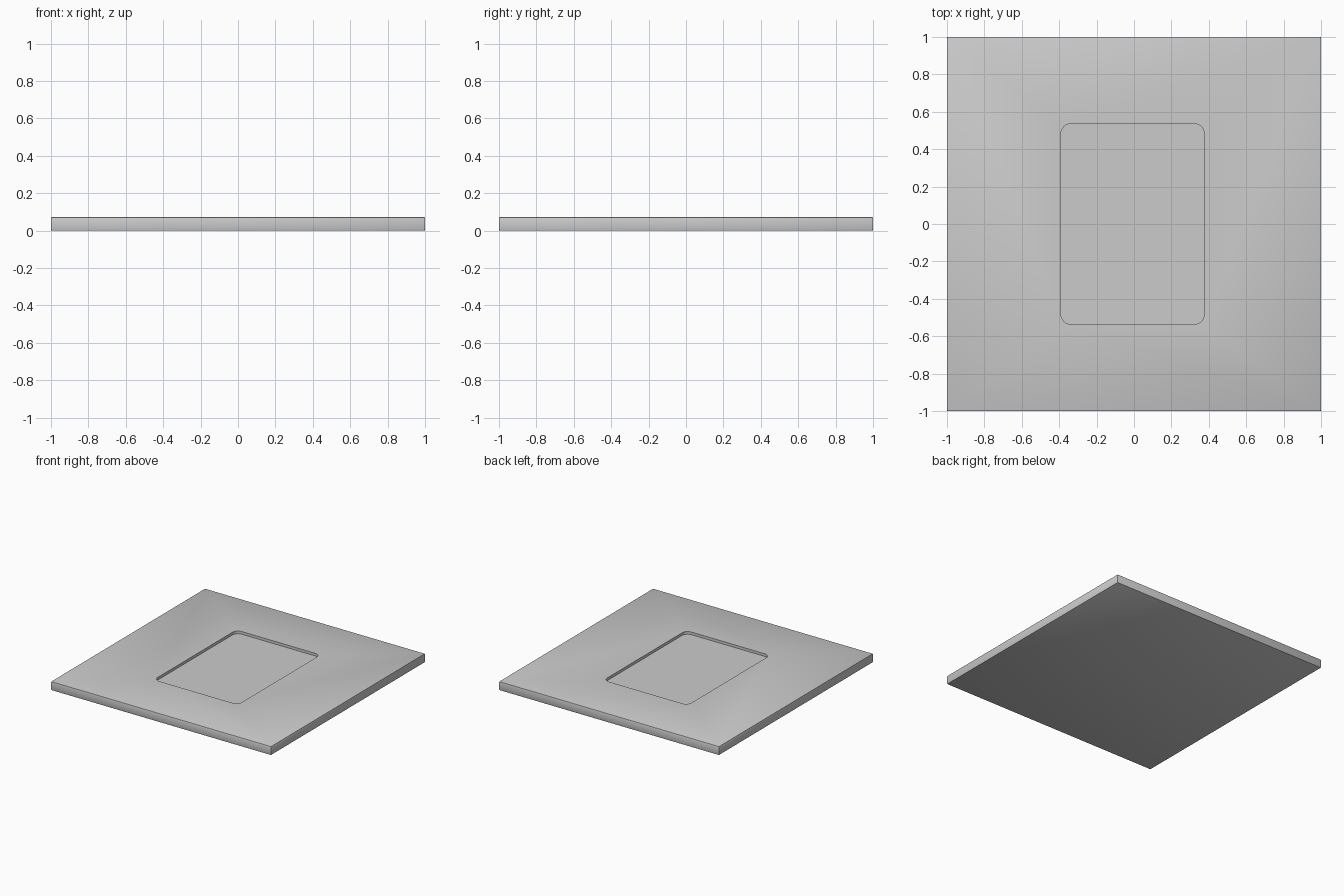
import bpy, bmesh
from math import cos, sin, pi

if "Cube" in bpy.data.objects:
    bpy.data.objects.remove(bpy.data.objects["Cube"])


def make_object(name, bm):
    mesh = bpy.data.meshes.new(name)
    bmesh.ops.recalc_face_normals(bm, faces=bm.faces)
    bm.to_mesh(mesh)
    bm.free()
    ob = bpy.data.objects.new(name, mesh)
    bpy.context.collection.objects.link(ob)
    return ob


# square plate with slightly softened edges
H = 0.072
bm = bmesh.new()
bmesh.ops.create_cube(bm, size=1)
for v in bm.verts:
    v.co = (v.co.x * 2, v.co.y * 2, (v.co.z + 0.5) * H)
bmesh.ops.bevel(bm, geom=bm.edges[:], offset=0.005, segments=2,
                profile=0.5, affect='EDGES')
plate = make_object("plate", bm)

# rounded rectangle cutter for the shallow recess
X0, X1, Y, R, DEPTH, N = -0.39, 0.375, 0.535, 0.05, 0.022, 8
centres = [(X1 - R, Y - R), (X0 + R, Y - R), (X0 + R, R - Y), (X1 - R, R - Y)]
bm = bmesh.new()
ring = []
for i, (cx, cy) in enumerate(centres):
    for k in range(N + 1):
        a = (i + k / N) * pi / 2
        ring.append(bm.verts.new((cx + R * cos(a), cy + R * sin(a), H - DEPTH)))
face = bm.faces.new(ring)
top = bmesh.ops.extrude_face_region(bm, geom=[face])["geom"]
for v in top:
    if isinstance(v, bmesh.types.BMVert):
        v.co.z = H + 0.1
cutter = make_object("recess_cutter", bm)
cutter.hide_render = True
cutter.hide_viewport = True

# cut the recess into the top
cut = plate.modifiers.new("recess", 'BOOLEAN')
cut.operation = 'DIFFERENCE'
cut.solver = 'EXACT'
cut.object = cutter

bpy.context.view_layer.objects.active = plate
plate.select_set(True)
bpy.ops.object.modifier_apply(modifier=cut.name)
bpy.data.objects.remove(cutter)
bpy.ops.object.shade_smooth_by_angle(angle=pi / 6)
